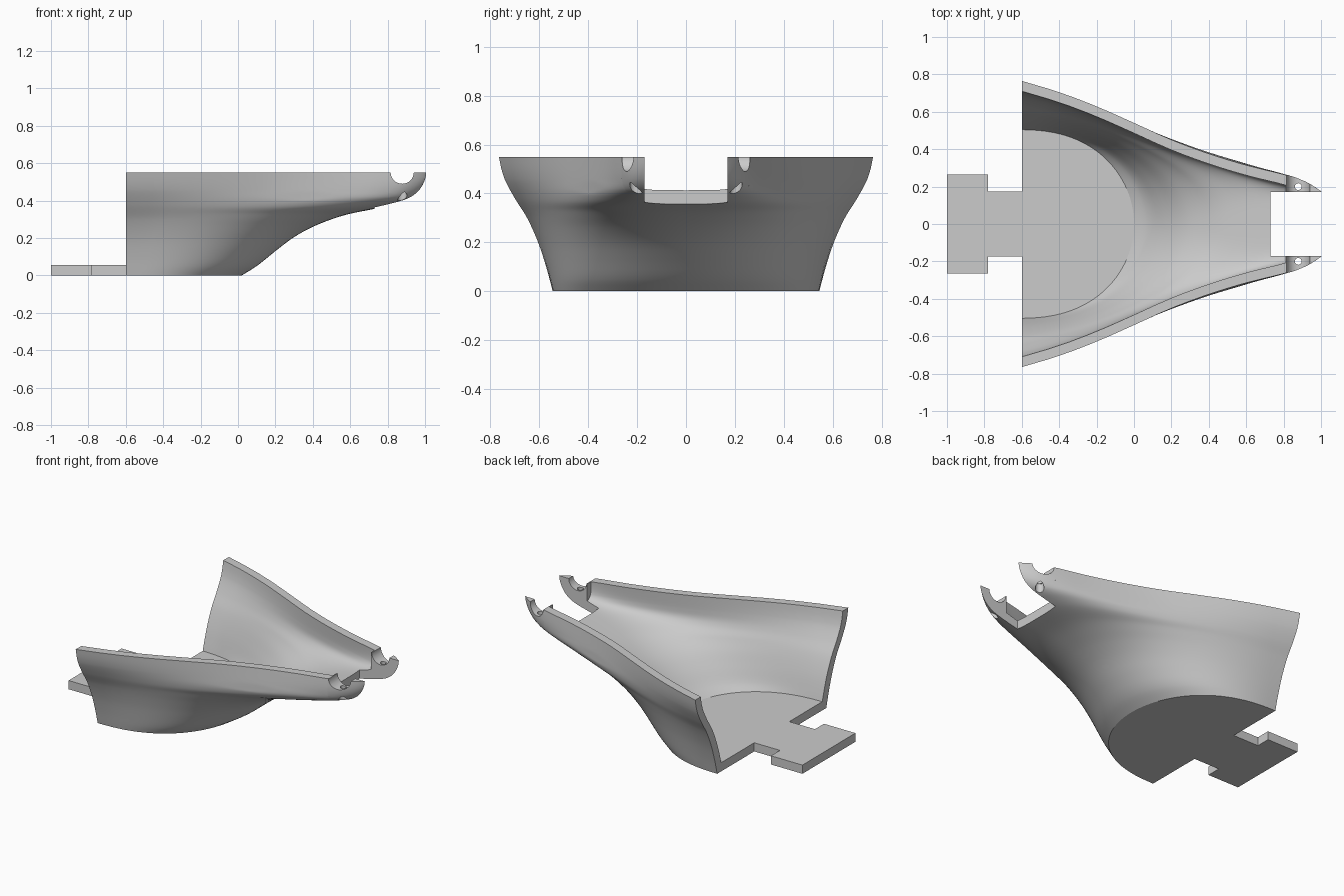
import bpy, bmesh, math
from mathutils import Vector

cube = bpy.data.objects.get("Cube")
if cube:
    bpy.data.objects.remove(cube)

THICK, RIM, BACK = 0.055, 0.55, -0.6

grey = bpy.data.materials.new("plain grey")
grey.use_nodes = True
grey.diffuse_color = (0.6, 0.6, 0.6, 1)
grey.node_tree.nodes["Principled BSDF"].inputs["Base Color"].default_value = (0.6, 0.6, 0.6, 1)


def smooth(table, t):
    """Cubic interpolation through (t, value) pairs, straight outside them."""
    n = len(table)
    i = max(0, min(n - 2, sum(p[0] <= t for p in table) - 1))

    def slope(k):
        a, b = table[max(k - 1, 0)], table[min(k + 1, n - 1)]
        return (b[1] - a[1]) / (b[0] - a[0])
    (t0, v0), (t1, v1) = table[i], table[i + 1]
    h = t1 - t0
    s = (t - t0) / h
    if s < 0:
        return v0 + slope(i) * (t - t0)
    if s > 1:
        return v1 + slope(i + 1) * (t - t1)
    return ((2*s**3 - 3*s**2 + 1) * v0 + (s**3 - 2*s**2 + s) * h * slope(i)
            + (3*s**2 - 2*s**3) * v1 + (s**3 - s**2) * h * slope(i + 1))


# Hull curves: rim half width by x, keel nose x by z (outside and inside),
# back edge half width by z, nose bluntness by z
RIM_WIDTH = [(-.6, .765), (-.4, .705), (-.2, .63), (0, .543), (.2, .455), (.4, .383),
             (.6, .325), (.8, .281), (.9, .256), (1, .205), (1.05, .175)]
NOSE = [(0, .02), (.05, .1), (.13, .2), (.205, .3), (.26, .4), (.3, .5), (.33, .6),
        (.36, .75), (.38, .83), (.4, .9), (.42, .945), (.46, .99), (.55, 1.03), (.62, 1.04)]
INNER_NOSE = [(.055, 0), (.1, .075), (.18, .17), (.255, .27), (.312, .38), (.353, .48),
              (.385, .6), (.413, .73), (.44, .83), (.47, .9), (.55, .97), (.62, .98)]
BACK_WIDTH = [(0, .545), (.1, .572), (.2, .605), (.3, .65), (.38, .7), (.45, .738), (.5, .755), (.55, .765)]
BLUNT = [(0, 2), (.2, 2), (.33, 2.6), (.38, 4), (.42, 6), (.46, 9), (.55, 20)]
FLOOR_WIDTH, POWER = 0.545, 2.4


def contour(z, keel, inset, steps=28):
    """Half of one horizontal slice, from the back edge to the nose."""
    zc = min(z, RIM)
    nose, blunt = smooth(keel, z), smooth(BLUNT, zc)
    blend = (smooth(BACK_WIDTH, zc) - FLOOR_WIDTH) / (0.765 - FLOOR_WIDTH)

    def side(x):
        return FLOOR_WIDTH + (smooth(RIM_WIDTH, x) - FLOOR_WIDTH) * blend - inset
    pts = [Vector((BACK - 0.12, side(BACK - 0.12), z))]
    for k in range(steps + 1):
        a = math.pi / 2 * k / steps
        x = BACK + (nose - BACK) * math.sin(a) ** (2 / POWER)
        y = side(x) * max(math.cos(a), 0) ** (2 / blunt) if k < steps else 0
        pts.append(Vector((x, min(y, smooth(RIM_WIDTH, x) - inset), z)))
    return pts


def finish(name, bm):
    bmesh.ops.recalc_face_normals(bm, faces=bm.faces)
    mesh = bpy.data.meshes.new(name)
    bm.to_mesh(mesh)
    bm.free()
    mesh.materials.append(grey)
    ob = bpy.data.objects.new(name, mesh)
    bpy.context.collection.objects.link(ob)
    return ob


def hull(name, keel, inset=0):
    """Closed solid lofted through the slices."""
    bm = bmesh.new()
    levels = []
    for (z0, _), (z1, _) in zip(keel, keel[1:]):
        levels += [z0 + (z1 - z0) * k / 4 for k in range(4)]
    levels.append(keel[-1][0])
    rows = []
    for z in levels:
        half = contour(z, keel, inset)
        other = [Vector((p.x, -p.y, p.z)) for p in reversed(half[:-1])]
        rows.append([bm.verts.new(p) for p in half + other])
    for a, b in zip(rows, rows[1:]):
        for i in range(len(a) - 1):
            bm.faces.new((a[i], a[i + 1], b[i + 1], b[i]))
    bm.faces.new(rows[0])
    bm.faces.new(rows[-1])
    bm.faces.new([r[0] for r in rows] + [r[-1] for r in reversed(rows)])
    return finish(name, bm)


def box(x0, x1, y0, y1, z0, z1):
    bm = bmesh.new()
    bmesh.ops.create_cube(bm, size=1)
    for v in bm.verts:
        v.co = Vector(((x0 + x1) / 2 + v.co.x * (x1 - x0), (y0 + y1) / 2 + v.co.y * (y1 - y0),
                       (z0 + z1) / 2 + v.co.z * (z1 - z0)))
    return finish("cutter", bm)


def rod(radius, length, centre, along_y=False):
    bm = bmesh.new()
    bmesh.ops.create_cone(bm, cap_ends=True, segments=32, radius1=radius, radius2=radius, depth=length)
    if along_y:
        for v in bm.verts:
            v.co = Vector((v.co.x, -v.co.z, v.co.y))
    bmesh.ops.translate(bm, verts=bm.verts, vec=centre)
    return finish("cutter", bm)


def cut(ob, cutter, operation="DIFFERENCE"):
    mod = ob.modifiers.new("cut", "BOOLEAN")
    mod.operation, mod.object, mod.solver = operation, cutter, "EXACT"
    bpy.context.view_layer.objects.active = ob
    bpy.ops.object.modifier_apply(modifier=mod.name)
    bpy.data.objects.remove(cutter)


def shade(ob):
    bpy.ops.object.select_all(action="DESELECT")
    ob.select_set(True)
    bpy.context.view_layer.objects.active = ob
    bpy.ops.object.shade_smooth_by_angle(angle=math.radians(30))


# Scoop shell with flat rim, open back and slotted nose
shell = hull("scoop_shell", NOSE)
cut(shell, box(BACK, 0.81, -1, 1, -0.5, RIM), "INTERSECT")
cut(shell, hull("cutter", INNER_NOSE, THICK))
cut(shell, box(0.73, 2, -0.17, 0.17, -1, 1))
shade(shell)

# Solid arm tips with a cross groove and a pin hole
for name, s in (("left_arm_tip", 1), ("right_arm_tip", -1)):
    tip = hull(name, NOSE)
    ys = sorted((0.17 * s, 0.5 * s))
    cut(tip, box(0.81, 1.2, ys[0], ys[1], -0.5, RIM), "INTERSECT")
    cut(tip, rod(0.062, 1, (0.878, 0, 0.552), along_y=True))
    cut(tip, rod(0.018, 1, (0.878, 0.2 * s, 0.5)))
    cut(tip, rod(0.025, 0.3, (0.878, 0.205 * s, 0.305)))
    shade(tip)

# T-shaped mounting tab
bm = bmesh.new()
half = [(BACK, 0.175), (-0.78, 0.175), (-0.78, 0.265), (-1, 0.265)]
outline = half + [(x, -y) for x, y in reversed(half)]
face = bm.faces.new([bm.verts.new((x, y, 0)) for x, y in outline])
up = bmesh.ops.extrude_face_region(bm, geom=[face])
bmesh.ops.translate(bm, vec=(0, 0, THICK), verts=[v for v in up["geom"] if isinstance(v, bmesh.types.BMVert)])
finish("mounting_tab", bm)
